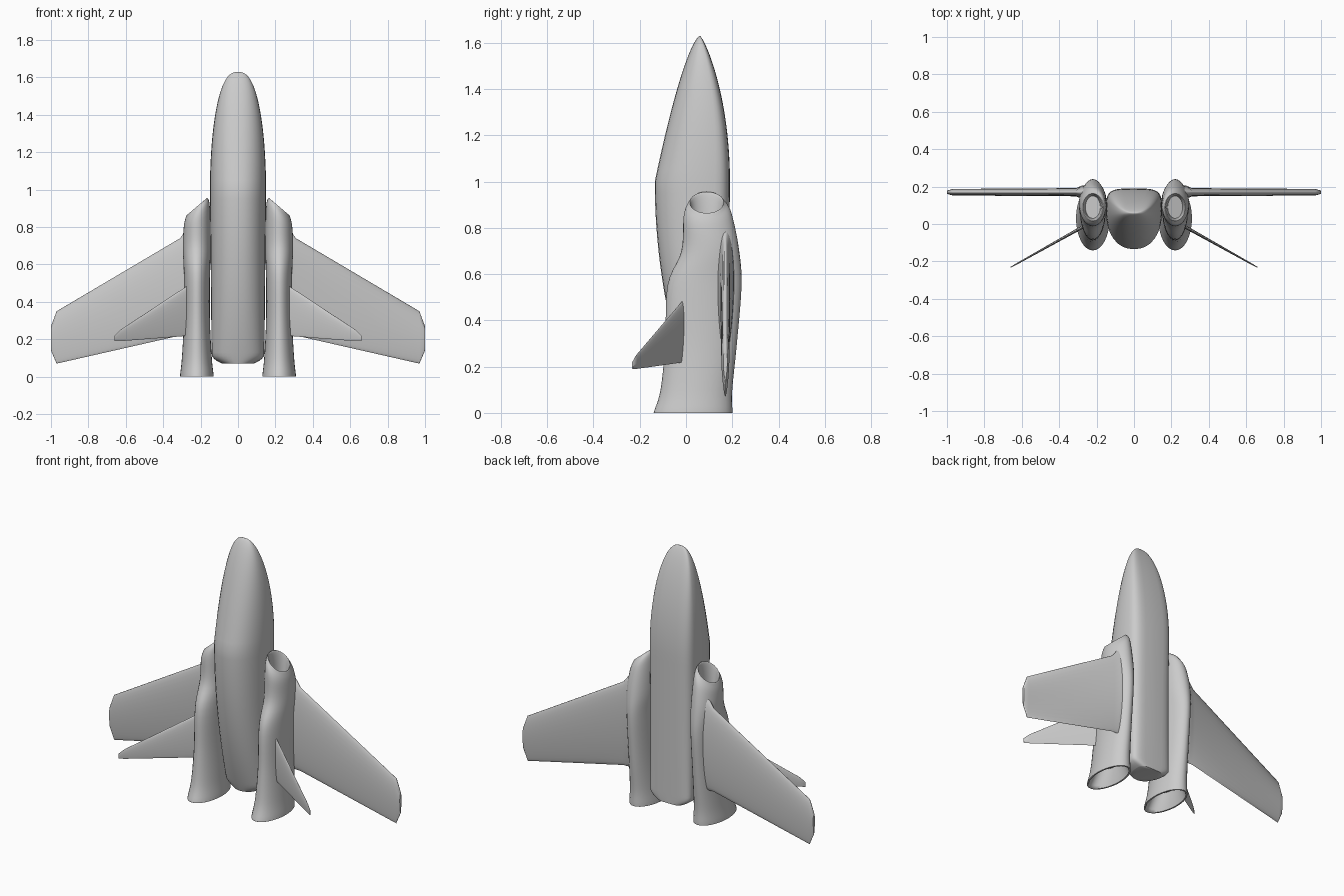
import bpy
import bmesh
from math import sin, cos, pi, radians, copysign
from mathutils import Vector

if "Cube" in bpy.data.objects:
    bpy.data.objects.remove(bpy.data.objects["Cube"])

SIDES = 32
ANGLES = [2 * pi * i / SIDES for i in range(SIDES)]


def loft(name, rings, mirrored=False):
    """Skin a list of equal closed rings, cap both ends, optionally mirror in x."""
    bm = bmesh.new()
    loops = [[bm.verts.new(point) for point in ring] for ring in rings]
    for lower, upper in zip(loops, loops[1:]):
        for i in range(SIDES):
            bm.faces.new((lower[i - 1], lower[i], upper[i], upper[i - 1]))
    bm.faces.new(loops[0])
    bm.faces.new(loops[-1])
    bmesh.ops.recalc_face_normals(bm, faces=bm.faces)
    mesh = bpy.data.meshes.new(name)
    bm.to_mesh(mesh)
    bm.free()
    obj = bpy.data.objects.new(name, mesh)
    bpy.context.collection.objects.link(obj)
    bpy.ops.object.select_all(action='DESELECT')
    obj.select_set(True)
    bpy.context.view_layer.objects.active = obj
    bpy.ops.object.shade_smooth_by_angle(angle=radians(60))
    if mirrored:
        obj.modifiers.new("Mirror", 'MIRROR')


def smooth_path(keys, steps):
    """Pass a smooth curve through key stations of any dimension."""
    keys = [Vector(key) for key in keys]
    padded = keys[:1] + keys + keys[-1:]
    path = []
    for before, start, end, after in zip(padded, keys, keys[1:], padded[3:]):
        for i in range(steps):
            t = i / steps
            bend_in = (end - before) / 2
            bend_out = (after - start) / 2
            blend = t * t * (3 - 2 * t)
            path.append(start.lerp(end, blend)
                        + bend_in * t * (1 - t) ** 2
                        - bend_out * t * t * (1 - t))
    return path + keys[-1:]


def signed_power(value, exponent):
    return copysign(abs(value) ** exponent, value)


# Fuselage: flat back, keeled front, tapering to a blunt tail and a pointed nose
def fuselage_ring(z):
    nose = max(0, (z - 1) / 0.63)
    tail = max(0, 1 - z)
    blunt = max(0, 1 - (z - 0.07) / 0.05)
    half = (0.15 - 0.01 * tail) * (1 - nose ** 2) ** 0.4 * (1 - 0.4 * blunt ** 2)
    front = 0.06 - 0.195 * (1 - nose) ** 0.68 + 0.18 * tail ** 2
    back = 0.06 + 0.13 * (1 - nose ** 2) ** 0.8 - 0.01 * tail
    widest = back - (back - front) * 0.36
    ring = []
    for angle in ANGLES:
        across, along = cos(angle), sin(angle)
        roundness = 0.5 if along > 0 else 0.9
        reach = back - widest if along > 0 else widest - front
        ring.append((half * signed_power(across, roundness),
                     widest + reach * signed_power(along, roundness), z))
    return ring


count = 48
heights = [0.07 + 1.56 * (1 - cos(pi * i / count)) / 2 for i in range(count)]
loft("fuselage", [fuselage_ring(z) for z in heights])


# Engine: oval duct with a flared nozzle and an intake slanting outwards
def engine_ring(station):
    z, half, front, back = station
    rise = min(1, max(0, (z - 0.7) / 0.2))
    slant = 0.85 * rise * rise * (3 - 2 * rise)
    middle, reach = (front + back) / 2, (back - front) / 2
    return [(0.22 + half * cos(angle), middle + reach * sin(angle),
             max(0, z) - slant * half * cos(angle)) for angle in ANGLES]


# Stations run from inside the nozzle, up the skin and into the intake:
# height, half width, front, back
engine_keys = [
    (0.1, 0.06, -0.06, 0.15),
    (0, 0.08, -0.13, 0.19),
    (0, 0.09, -0.14, 0.2),
    (0.1, 0.08, -0.11, 0.2),
    (0.3, 0.07, -0.09, 0.22),
    (0.55, 0.07, -0.08, 0.24),
    (0.7, 0.075, -0.02, 0.23),
    (0.85, 0.07, -0.01, 0.2),
    (0.9, 0.06, 0.01, 0.17),
    (0.9, 0.05, 0.02, 0.16),
    (0.8, 0.04, 0.03, 0.15),
]
loft("engine", [engine_ring(s) for s in smooth_path(engine_keys, 5)], True)


# Airfoil section: round leading edge above, thin trailing edge below
def foil_ring(station, root_y, slope):
    x, leading, trailing, half = station
    ring = []
    for angle in ANGLES:
        chord = (1 + cos(angle)) / 2
        thickness = half * sin(angle) * (0.15 + chord) ** 0.4
        ring.append((x, root_y + slope * (x - 0.3) + thickness,
                     trailing + (leading - trailing) * chord))
    return ring


# Surface stations: distance out, leading edge, trailing edge, half thickness
wing_keys = [
    (0.22, 0.82, 0.23, 0.05),
    (0.28, 0.78, 0.22, 0.04),
    (0.31, 0.74, 0.22, 0.025),
    (0.97, 0.35, 0.07, 0.02),
    (1, 0.27, 0.14, 0.01),
]
loft("wing", [foil_ring(s, 0.17, 0) for s in wing_keys], True)

tail_fin_keys = [
    (0.25, 0.5, 0.22, 0.012),
    (0.63, 0.25, 0.19, 0.005),
    (0.66, 0.22, 0.19, 0.003),
]
loft("tail_fin", [foil_ring(s, -0.03, -0.56) for s in tail_fin_keys], True)
